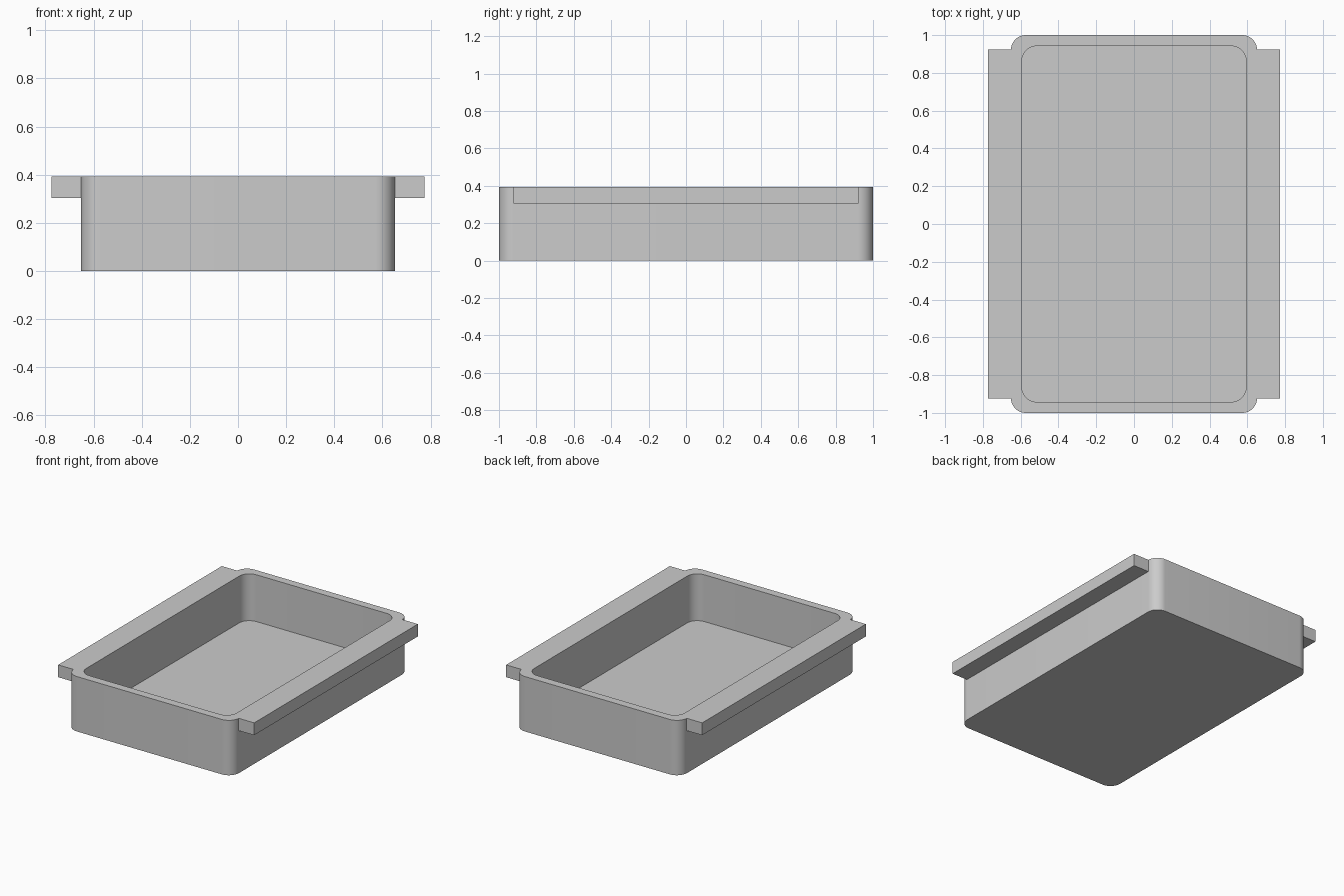
import bpy, bmesh, math
from mathutils import Matrix

if "Cube" in bpy.data.objects:
    bpy.data.objects.remove(bpy.data.objects["Cube"])

HALF_X, HALF_Y, HEIGHT = 0.652, 1.0, 0.392
WALL, FLOOR, RADIUS = 0.058, 0.058, 0.08

grey = bpy.data.materials.new("plain grey")
grey.use_nodes = True
colour = (0.6, 0.6, 0.6, 1)
grey.diffuse_color = colour
grey.node_tree.nodes["Principled BSDF"].inputs["Base Color"].default_value = colour


def finish(bm, name):
    bmesh.ops.recalc_face_normals(bm, faces=bm.faces)
    mesh = bpy.data.meshes.new(name)
    bm.to_mesh(mesh)
    bm.free()
    mesh.materials.append(grey)
    obj = bpy.data.objects.new(name, mesh)
    bpy.context.collection.objects.link(obj)
    return obj


def rounded_loop(bm, hx, hy, z, steps=12):
    verts = []
    for i, (sx, sy) in enumerate([(1, 1), (-1, 1), (-1, -1), (1, -1)]):
        for k in range(steps + 1):
            a = (i + k / steps) * math.pi / 2
            verts.append(bm.verts.new((sx * (hx - RADIUS) + RADIUS * math.cos(a),
                                       sy * (hy - RADIUS) + RADIUS * math.sin(a), z)))
    return verts


# Open tray: outer wall, rim, inner wall, closed by two floor faces
bm = bmesh.new()
loops = [rounded_loop(bm, HALF_X - inset, HALF_Y - inset, z)
         for inset, z in [(0, 0), (0, HEIGHT), (WALL, HEIGHT), (WALL, FLOOR)]]
for low, high in zip(loops, loops[1:]):
    n = len(low)
    for i in range(n):
        j = (i + 1) % n
        bm.faces.new((low[i], low[j], high[j], high[i]))
bm.faces.new(loops[0])
bm.faces.new(loops[-1])
tray = finish(bm, "tray")
bpy.context.view_layer.objects.active = tray
tray.select_set(True)
bpy.ops.object.shade_smooth_by_angle(angle=math.radians(30))

# Long ledge along each side, flush with the rim
LEDGE_X, LEDGE_Y, LEDGE_Z = 0.774 - HALF_X, 1.846, 0.088
for side, name in [(1, "left_ledge"), (-1, "right_ledge")]:
    bm = bmesh.new()
    place = Matrix.Translation((side * (HALF_X + LEDGE_X / 2), 0, HEIGHT - LEDGE_Z / 2))
    bmesh.ops.create_cube(bm, size=1, matrix=place @ Matrix.Diagonal((LEDGE_X, LEDGE_Y, LEDGE_Z, 1)))
    finish(bm, name)
